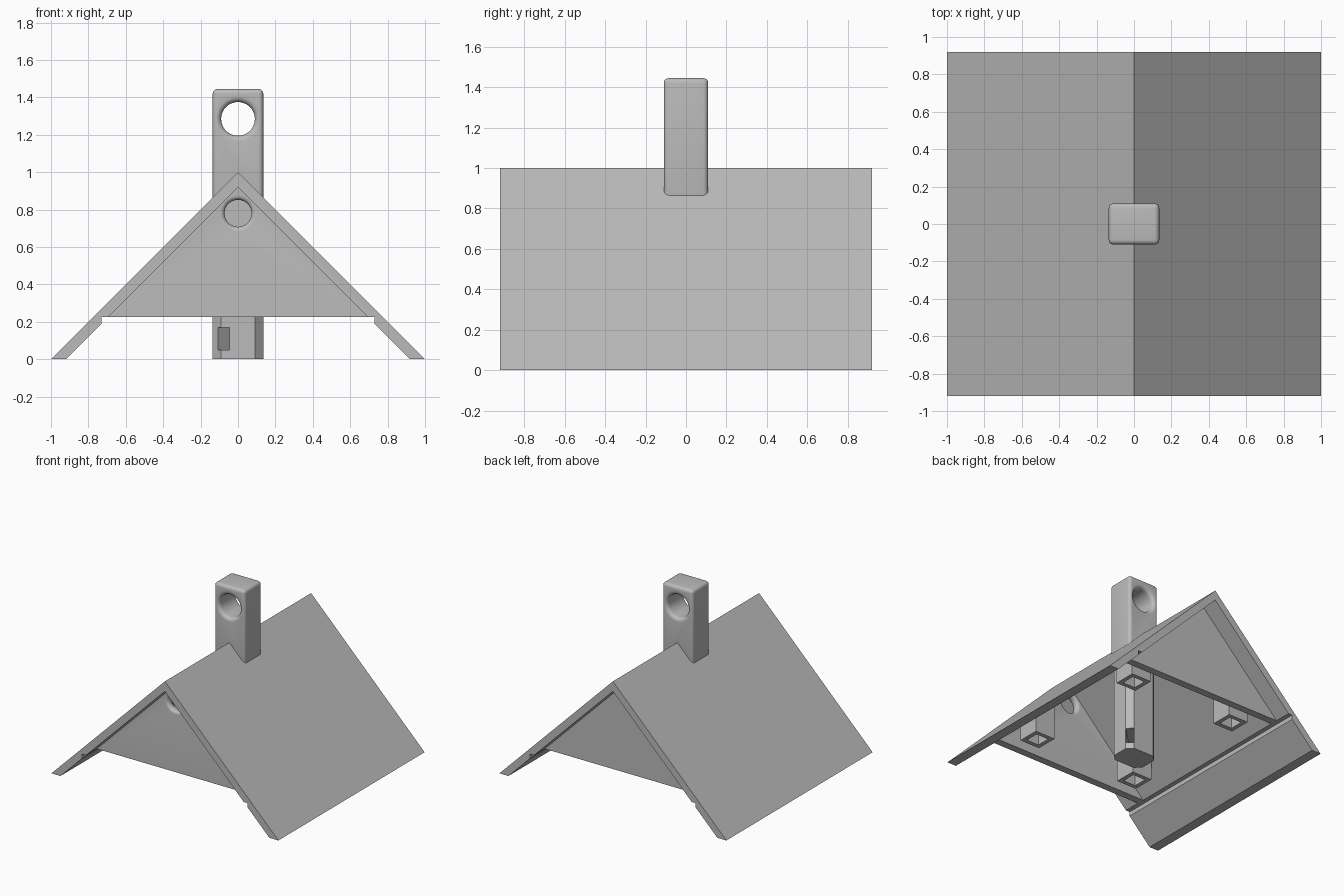
import bpy, bmesh, math
from mathutils import Matrix, Vector

if "Cube" in bpy.data.objects:
    bpy.data.objects.remove(bpy.data.objects["Cube"])

grey = bpy.data.materials.new("plain grey")
grey.diffuse_color = (0.5, 0.5, 0.5, 1)
grey.use_nodes = True
grey.node_tree.nodes["Principled BSDF"].inputs["Base Color"].default_value = grey.diffuse_color


def finish(name, bm):
    bmesh.ops.recalc_face_normals(bm, faces=bm.faces)
    me = bpy.data.meshes.new(name)
    bm.to_mesh(me)
    bm.free()
    me.materials.append(grey)
    ob = bpy.data.objects.new(name, me)
    bpy.context.collection.objects.link(ob)
    return ob


def prism(name, pts, axis, lo, hi):
    """Extrude a 2D outline along y (points are x, z) or z (points are x, y)."""
    bm = bmesh.new()
    place = (lambda p, t: (p[0], t, p[1])) if axis == 'Y' else (lambda p, t: (p[0], p[1], t))
    face = bm.faces.new([bm.verts.new(place(p, lo)) for p in pts])
    ext = bmesh.ops.extrude_face_region(bm, geom=[face])
    step = Vector(place((0, 0), hi - lo))
    bmesh.ops.translate(bm, vec=step, verts=[v for v in ext['geom'] if isinstance(v, bmesh.types.BMVert)])
    return finish(name, bm)


def box(name, center, size, turn=0):
    bm = bmesh.new()
    m = Matrix.Translation(center) @ Matrix.Rotation(turn, 4, 'Z') @ Matrix.Diagonal((*size, 1))
    bmesh.ops.create_cube(bm, size=1, matrix=m)
    return finish(name, bm)


def flared_cutter(name, y, half, z, r, f, n=48):
    """Round cutter along y that widens by f at both faces of a wall."""
    arc = [(half - f + f * math.sin(a), r + f - f * math.cos(a))
           for a in [math.radians(15 * i) for i in range(7)]]
    arc.append((half + 0.03, r + f))
    prof = [(-t, q) for t, q in reversed(arc)] + arc
    bm = bmesh.new()
    rings = [[bm.verts.new((q * math.cos(2 * math.pi * k / n), y + t, z + q * math.sin(2 * math.pi * k / n)))
              for k in range(n)] for t, q in prof]
    for a, b in zip(rings, rings[1:]):
        for k in range(n):
            bm.faces.new((a[k], a[(k + 1) % n], b[(k + 1) % n], b[k]))
    bm.faces.new(rings[0])
    bm.faces.new(rings[-1])
    return finish(name, bm)


def activate(ob):
    bpy.ops.object.select_all(action='DESELECT')
    ob.select_set(True)
    bpy.context.view_layer.objects.active = ob


def cut(ob, cutter):
    mod = ob.modifiers.new("cut", 'BOOLEAN')
    mod.operation, mod.solver, mod.object = 'DIFFERENCE', 'EXACT', cutter
    activate(ob)
    bpy.ops.object.modifier_apply(modifier=mod.name)
    bpy.data.objects.remove(cutter)


def smooth(ob):
    activate(ob)
    bpy.ops.object.shade_smooth_by_angle(angle=math.radians(35))


# Pitched roof with a wall notch along both eaves
side = [(1, 0), (0.92, 0), (0.73, 0.19), (0.73, 0.225), (0.695, 0.225)]
outline = [(0, 1)] + side + [(0, 0.92)] + [(-x, z) for x, z in reversed(side)]
prism("roof", outline, 'Y', -0.92, 0.92)

# Gable walls, the front one with a round vent
gable = [(-0.695, 0.225), (0.695, 0.225), (0, 0.92)]
front = prism("front_gable", gable, 'Y', -0.785, -0.725)
cut(front, flared_cutter("vent_cutter", -0.755, 0.03, 0.78, 0.072, 0.024))
smooth(front)
prism("back_gable", gable, 'Y', 0.725, 0.785)

# Hanging post above the ridge, rounded, with a flared eye
post = box("upper_post", (0, 0, 1.1375), (0.27, 0.22, 0.615))
bev = post.modifiers.new("round", 'BEVEL')
bev.width, bev.segments = 0.025, 5
activate(post)
bpy.ops.object.modifier_apply(modifier=bev.name)
cut(post, flared_cutter("eye_cutter", 0, 0.11, 1.285, 0.09, 0.03))
smooth(post)

# Chamfered lower post with a diagonal slot
hx, hy, c = 0.135, 0.11, 0.045
octagon = [(hx, hy - c), (hx - c, hy), (c - hx, hy), (-hx, hy - c),
           (-hx, c - hy), (c - hx, -hy), (hx - c, -hy), (hx, c - hy)]
lower = prism("lower_post", octagon, 'Z', 0, 0.86)
cut(lower, box("slot_cutter", (0.0125, -0.0125, 0.11), (0.6, 0.057, 0.12), math.pi / 4))

# Four square sockets reaching up to the roof underside
for sx in (-1, 1):
    for sy in (-1, 1):
        x, w = 0.46, 0.088
        prof = [(sx * (x - w), 0.225), (sx * (x + w), 0.225),
                (sx * (x + w), 0.95 - x - w), (sx * (x - w), 0.95 - x + w)]
        sock = prism("socket", prof, 'Y', sy * 0.545 - w, sy * 0.545 + w)
        cut(sock, box("socket_cutter", (sx * x, sy * 0.545, 0.3), (0.11, 0.11, 0.25)))
